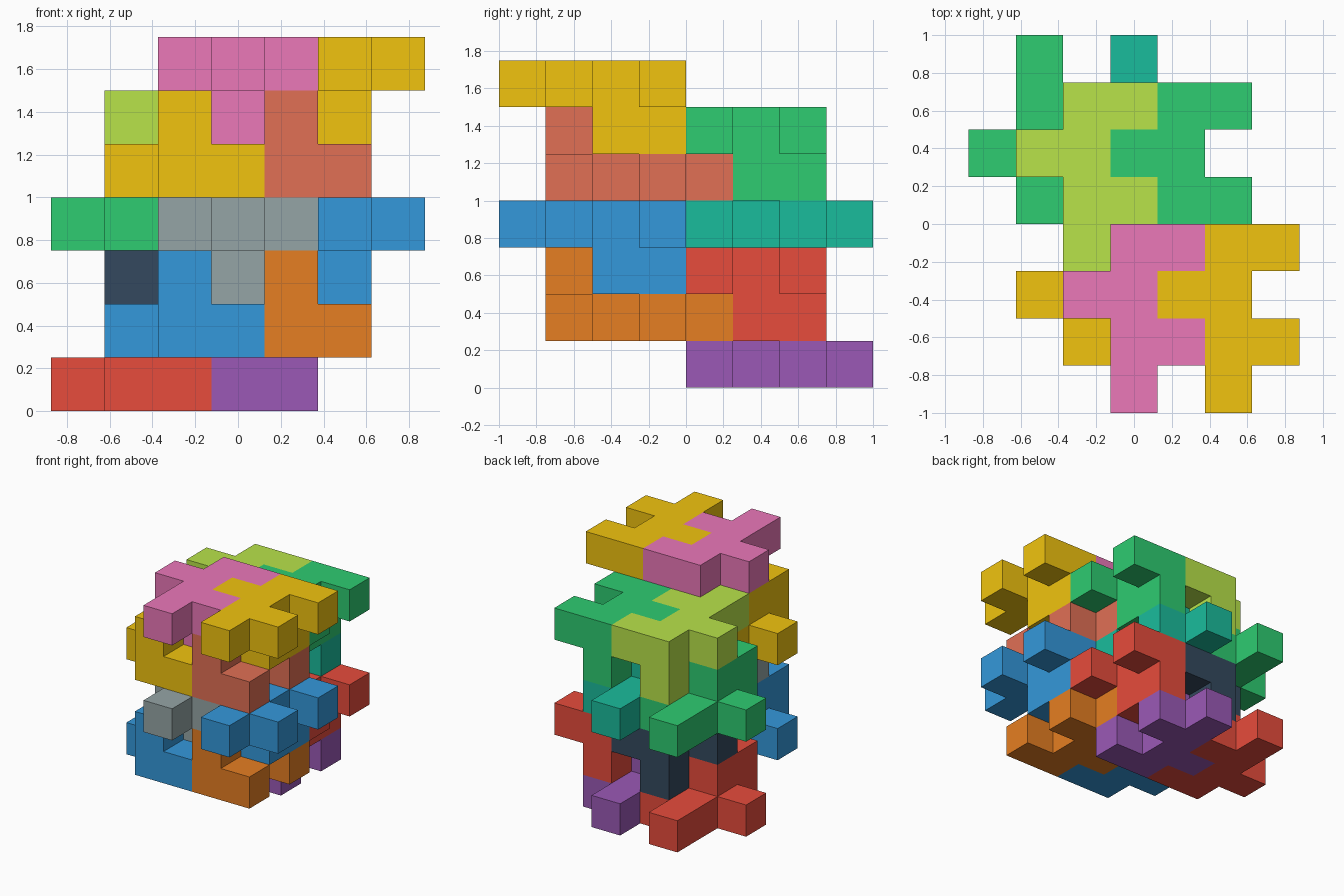
import bpy, bmesh
from mathutils import Vector

if "Cube" in bpy.data.objects:
    bpy.data.objects.remove(bpy.data.objects["Cube"])

S = 0.25  # edge of one unit cube

# One interlocking tile: a four-cube spine, three side arms, two pegs below
TILE = [(0, 0, 0), (0, 1, 0), (0, 2, 0), (0, 3, 0),
        (1, 1, 0), (-1, 2, 0), (1, 3, 0),
        (0, 2, -1), (0, 3, -1)]
# The mating tile is the same one turned half a turn about x
FLIPPED = [(x, 3 - y, -z) for x, y, z in TILE]


def linear(code):
    vals = [int(code[k:k + 2], 16) / 255 for k in (0, 2, 4)]
    return [v / 12.92 if v <= 0.04045 else ((v + 0.055) / 1.055) ** 2.4 for v in vals] + [1]


def add_tile(name, colour, start, flipped):
    cells = {tuple(a + b for a, b in zip(c, start)) for c in (FLIPPED if flipped else TILE)}
    bm = bmesh.new()
    # Outer faces only, so every tile is one closed solid
    for cell in cells:
        centre = Vector((cell[0] - 3, cell[1] - 3.5, cell[2] + 0.5))
        for axis in range(3):
            for sign in (-1, 1):
                n = Vector((0, 0, 0))
                n[axis] = sign
                if tuple(int(c + d) for c, d in zip(cell, n)) in cells:
                    continue
                u = Vector((0, 0, 0))
                u[(axis + 1) % 3] = 0.5
                v = n.cross(u)
                mid = centre + n * 0.5
                bm.faces.new([bm.verts.new((mid + a * u + b * v) * S)
                              for a, b in ((-1, -1), (1, -1), (1, 1), (-1, 1))])
    bmesh.ops.remove_doubles(bm, verts=bm.verts, dist=0.001)
    bmesh.ops.dissolve_limit(bm, angle_limit=0.01, verts=bm.verts, edges=bm.edges)
    mesh = bpy.data.meshes.new(name)
    bm.to_mesh(mesh)
    bm.free()
    mat = bpy.data.materials.new(name + "_colour")
    mat.diffuse_color = linear(colour)
    mat.use_nodes = True
    mat.node_tree.nodes["Principled BSDF"].inputs["Base Color"].default_value = mat.diffuse_color
    mesh.materials.append(mat)
    bpy.context.collection.objects.link(bpy.data.objects.new(name, mesh))


# Stack groups: name, start cell of left tile, flipped, then colours for
# (lower left, lower right, upper left, upper right); stacks repeat every 3 layers
GROUPS = [
    ("front_base_tile", (2, 1, 1), True, ("3498DB", "E67E22", "F1C40F", "E17055")),
    ("front_cap_tile", (3, 0, 3), False, ("95A5A6", "3498DB", "EB78B9", "F1C40F")),
    ("back_base_tile", (1, 4, 0), True, ("E74C3C", "9B59B6", "2ECC71", "1ABC9C")),
    ("back_cap_tile", (2, 3, 2), False, ("34495E", "E74C3C", "B8E34A", "2ECC71")),
]
for name, (x, y, z), flipped, colours in GROUPS:
    for k, colour in enumerate(colours):
        side, level = k % 2, k // 2
        label = f"{name}_{('lower', 'upper')[level]}_{('left', 'right')[side]}"
        add_tile(label, colour, (x + 2 * side, y, z + 3 * level), flipped)
